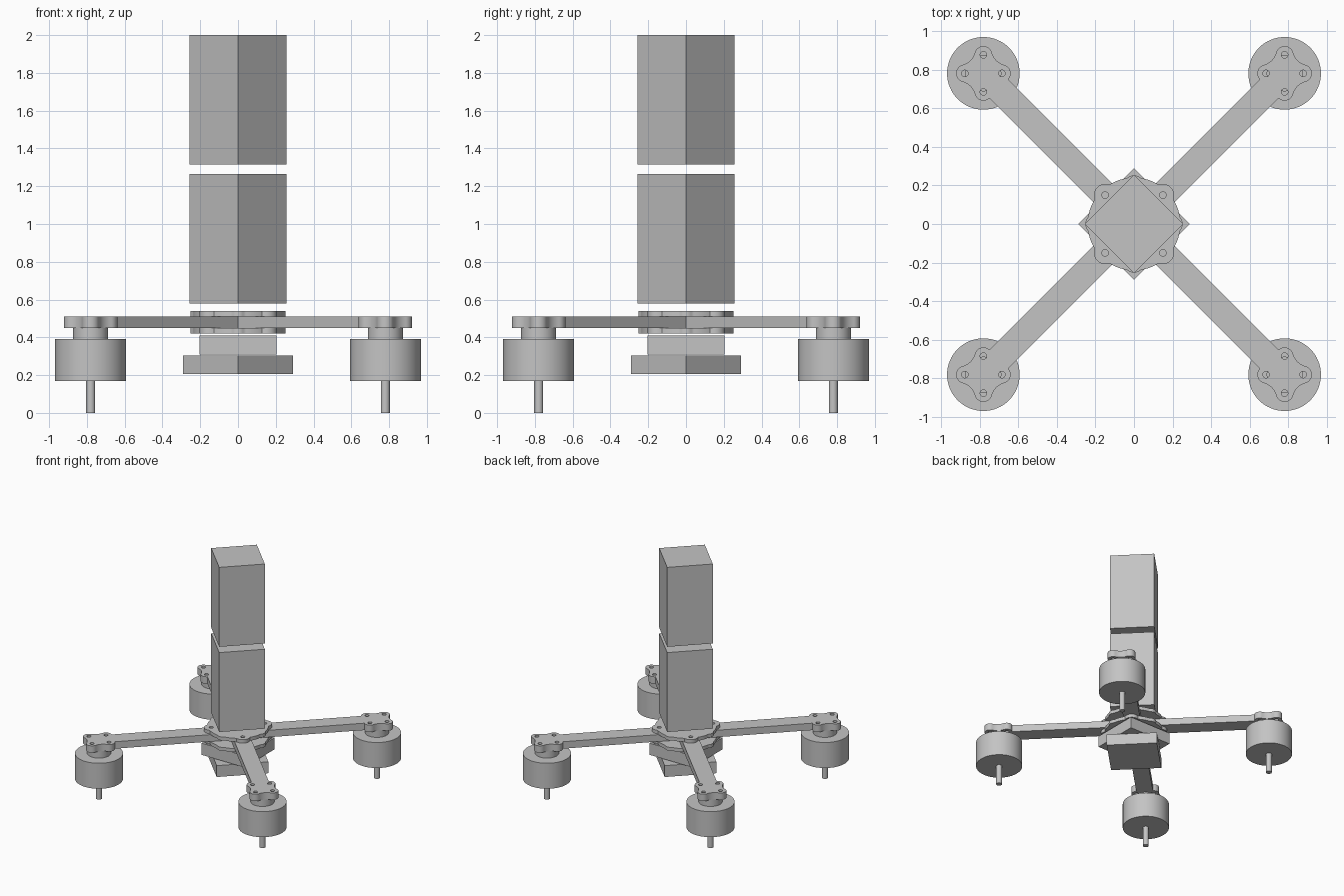
import bpy, bmesh, math
from math import pi, sin, cos, radians
from mathutils import Matrix

cube = bpy.data.objects.get("Cube")
if cube:
    bpy.data.objects.remove(cube, do_unlink=True)

grey = bpy.data.materials.new("light_grey")
grey.use_nodes = True
grey.diffuse_color = (0.55, 0.55, 0.55, 1)
grey.node_tree.nodes["Principled BSDF"].inputs["Base Color"].default_value = (0.55, 0.55, 0.55, 1)


def add_object(name, bm, loc, turn=0):
    mesh = bpy.data.meshes.new(name)
    bm.to_mesh(mesh)
    bm.free()
    mesh.materials.append(grey)
    mesh.shade_smooth()
    mesh.set_sharp_from_angle(angle=radians(30))
    obj = bpy.data.objects.new(name, mesh)
    obj.location = loc
    obj.rotation_euler.z = turn
    bpy.context.scene.collection.objects.link(obj)
    return obj


def box(name, side, z0, z1, turn=0):
    bm = bmesh.new()
    bmesh.ops.create_cube(bm, size=1, matrix=Matrix.Diagonal((side, side, z1 - z0, 1)))
    return add_object(name, bm, (0, 0, (z0 + z1) / 2), turn)


def cylinder(name, x, y, r, z0, z1):
    bm = bmesh.new()
    bmesh.ops.create_cone(bm, cap_ends=True, segments=64, radius1=r, radius2=r, depth=z1 - z0)
    return add_object(name, bm, (x, y, (z0 + z1) / 2))


def circle(x, y, r, n=20):
    return [(x + r * cos(2 * pi * i / n), y + r * sin(2 * pi * i / n)) for i in range(n)]


def sheet(name, loops, z0, z1, turn=0):
    """Flat plate from an outline and its hole loops."""
    curve = bpy.data.curves.new(name, 'CURVE')
    curve.dimensions = '2D'
    curve.fill_mode = 'BOTH'
    curve.extrude = (z1 - z0) / 2
    for loop in loops:
        spline = curve.splines.new('POLY')
        spline.points.add(len(loop) - 1)
        for p, (x, y) in zip(spline.points, loop):
            p.co = (x, y, 0, 1)
        spline.use_cyclic_u = True
    helper = bpy.data.objects.new(name + "_outline", curve)
    bpy.context.scene.collection.objects.link(helper)
    graph = bpy.context.evaluated_depsgraph_get()
    flat = bpy.data.meshes.new_from_object(helper.evaluated_get(graph))
    bm = bmesh.new()
    bm.from_mesh(flat)
    bmesh.ops.remove_doubles(bm, verts=bm.verts, dist=0.0001)
    bmesh.ops.recalc_face_normals(bm, faces=bm.faces)
    bpy.data.objects.remove(helper, do_unlink=True)
    bpy.data.meshes.remove(flat)
    return add_object(name, bm, (0, 0, (z0 + z1) / 2), turn)


# Stacked square blocks, alternating diagonal and straight
box("upper_block", 0.362, 1.315, 2.0, pi / 4)
box("lower_block", 0.362, 0.58, 1.265, pi / 4)
box("middle_tray", 0.41, 0.31, 0.41)
box("bottom_tray", 0.41, 0.205, 0.303, pi / 4)


# Round hub plates with a lug at each arm and a slight bump between
def hub_radius(t):
    r = 0.24
    for k in range(8):
        d, a = (0.212, 0.057) if k % 2 else (0.205, 0.047)
        off = t - k * pi / 4
        under = a * a - (d * sin(off)) ** 2
        if cos(off) > 0 and under > 0:
            r = max(r, d * cos(off) + math.sqrt(under))
    return r


steps = 192
hub = [(hub_radius(t) * cos(t), hub_radius(t) * sin(t))
       for t in (2 * pi * i / steps for i in range(steps))]
hub_holes = [circle(x, y, 0.017) for x in (-0.15, 0.15) for y in (-0.15, 0.15)]
sheet("bottom_hub_plate", [hub] + hub_holes, 0.42, 0.45)
sheet("top_hub_plate", [hub] + hub_holes, 0.51, 0.54)

# Arm ending in a four-lobed motor mount, drawn along +x
reach, lug, a, notch = 0.78 * math.sqrt(2), 0.096, 0.045, 0.095
root2 = math.sqrt(2)
fillet = (a * a - lug * lug - notch * notch + root2 * lug * notch) / (2 * notch - root2 * lug - 2 * a)
far = notch + fillet
# Angle on a lobe where it meets the fillet
meet = math.atan2(far / root2, far / root2 - lug)
start = math.atan2(-far / root2, lug - far / root2)      # fillet sweep, from lobe
end = 2 * pi + math.atan2(lug - far / root2, -far / root2)
if start < 0:
    start += 2 * pi
outline = []
for k in range(4):
    q = pi / 4 + k * pi / 2
    local = [(lug + a * cos(t), a * sin(t))
             for t in (meet * (i / 10 - 1) for i in range(21))]
    dx = far / root2
    local += [(dx + fillet * cos(t), dx + fillet * sin(t))
              for t in (start + (end - start) * i / 10 for i in range(1, 10))]
    outline += [(x * cos(q) - y * sin(q), x * sin(q) + y * cos(q)) for x, y in local]

# Replace the notch facing the hub by the arm itself
half = 0.068
keep = [(x, y) for x, y in outline if not (x < 0 and abs(y) < half)]
keep.sort(key=lambda p: math.atan2(p[1], p[0]))
arm = [(reach + x, y) for x, y in keep] + [(half, half), (half, -half)]
arm_holes = [circle(reach + lug * cos(t), lug * sin(t), 0.017)
             for t in (pi / 4 + k * pi / 2 for k in range(4))]

corners = [("back_left", 1, 1), ("back_right", -1, 1),
           ("front_right", -1, -1), ("front_left", 1, -1)]
for k, (side, sx, sy) in enumerate(corners):
    x, y = sx * 0.78, sy * 0.78
    sheet(side + "_arm", [arm] + arm_holes, 0.45, 0.51, pi / 4 + k * pi / 2)
    cylinder(side + "_motor_neck", x, y, 0.093, 0.385, 0.45)
    cylinder(side + "_motor", x, y, 0.188, 0.17, 0.39)
    cylinder(side + "_motor_shaft", x, y, 0.024, 0, 0.175)
